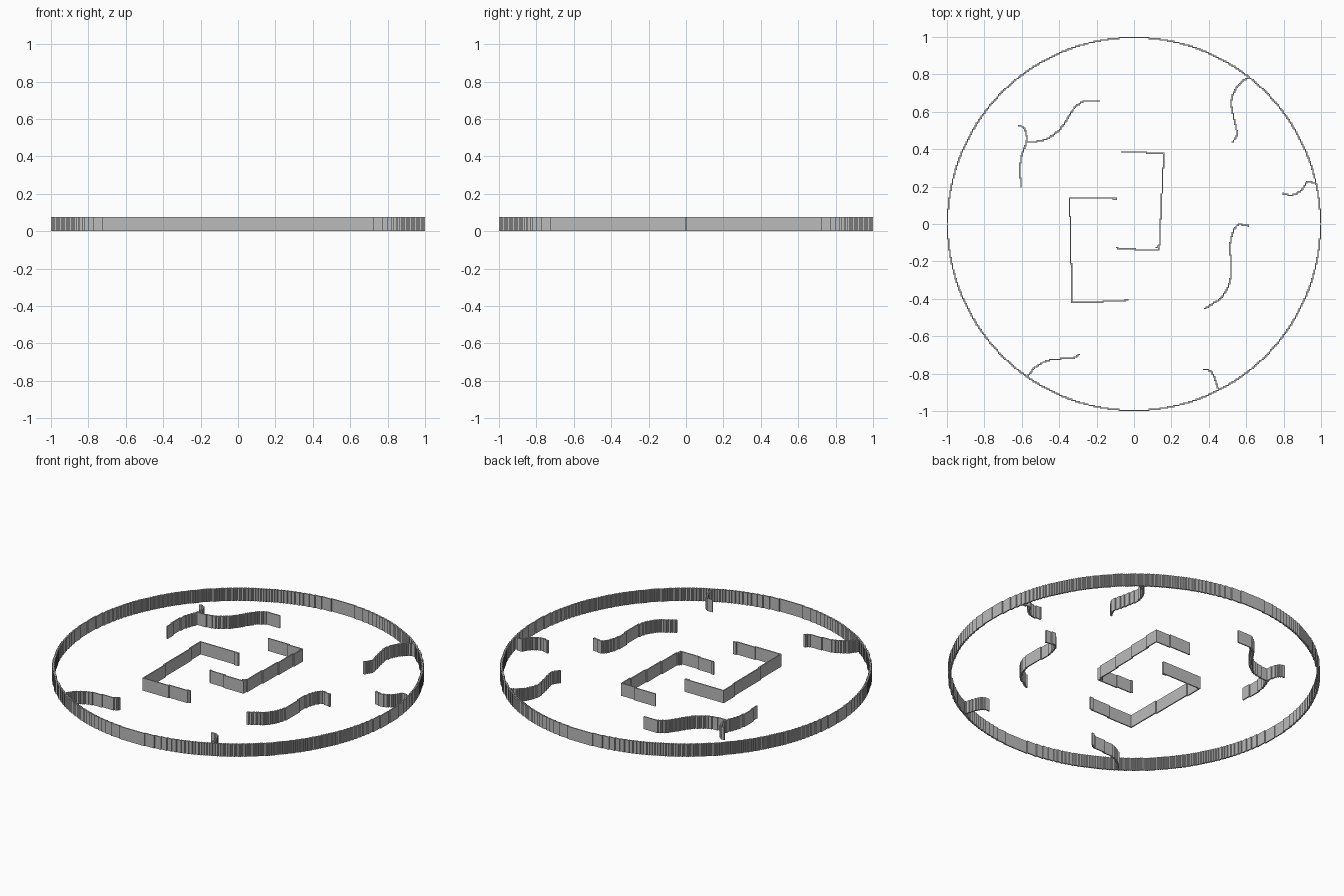
import bpy, bmesh, math
from mathutils import Vector

if "Cube" in bpy.data.objects:
    bpy.data.objects.remove(bpy.data.objects["Cube"])

P = 2 / 301          # size of one square step in the plan
H = 0.075            # wall height

grey = bpy.data.materials.new("grey")
grey.diffuse_color = (0.5, 0.5, 0.5, 1)
grey.use_nodes = True
grey.node_tree.nodes["Principled BSDF"].inputs["Base Color"].default_value = grey.diffuse_color


def smooth(pts, n=12):
    """Round a path through its points (Catmull-Rom)."""
    v = [Vector(p) for p in pts]
    v = [2 * v[0] - v[1]] + v + [2 * v[-1] - v[-2]]
    out = []
    for a, b, c, d in zip(v, v[1:], v[2:], v[3:]):
        for i in range(n):
            t = i / n
            out.append(0.5 * (2 * b + (c - a) * t + (2 * a - 5 * b + 4 * c - d) * t * t
                              + (3 * b - a - 3 * c + d) * t ** 3))
    return out + [v[-2]]


def cells_on(path):
    """Grid squares that a path runs through."""
    cells = set()
    for a, b in zip(path, path[1:]):
        a, b = Vector(a), Vector(b)
        n = max(2, int((b - a).length / P * 12))
        for i in range(n + 1):
            q = a.lerp(b, i / n)
            cells.add((round(q.x / P), round(q.y / P)))
    return cells


def wall(name, cells):
    """Raise the grid squares into one stepped wall."""
    bm = bmesh.new()

    def quad(*co):
        bm.faces.new([bm.verts.new(c) for c in co])

    for i, j in sorted(cells):
        x0, x1, y0, y1 = (i - .5) * P, (i + .5) * P, (j - .5) * P, (j + .5) * P
        ring = [(x0, y0), (x1, y0), (x1, y1), (x0, y1)]
        quad(*[(x, y, H) for x, y in ring])
        quad(*[(x, y, 0) for x, y in reversed(ring)])
        for k, (di, dj) in enumerate([(0, -1), (1, 0), (0, 1), (-1, 0)]):
            if (i + di, j + dj) not in cells:
                a, b = ring[k], ring[(k + 1) % 4]
                quad((*a, 0), (*b, 0), (*b, H), (*a, H))
    bmesh.ops.remove_doubles(bm, verts=bm.verts, dist=P * 0.1)
    me = bpy.data.meshes.new(name)
    bm.to_mesh(me)
    bm.free()
    me.materials.append(grey)
    bpy.context.collection.objects.link(bpy.data.objects.new(name, me))


# Outer ring, split into two halves by a slit at each side
R = 1 - P / 2
circle = [(R * math.cos(math.tau * i / 720), R * math.sin(math.tau * i / 720)) for i in range(721)]
ring_cells = {c for c in cells_on(circle) if c[1] != 0}
wall("outer_ring", ring_cells)

# Wavy walls inside the ring
waves = {
    "forked_wall": [
        [(-.615, .525), (-.59, .515), (-.575, .475), (-.578, .43), (-.6, .37), (-.61, .3), (-.605, .2)],
        [(-.575, .437), (-.5, .445), (-.44, .47), (-.385, .52), (-.33, .605), (-.29, .645),
         (-.25, .66), (-.187, .66)]],
    "back_right_wall": [
        [(.62, .78), (.583, .765), (.54, .717), (.52, .647), (.535, .56), (.55, .48), (.527, .437)]],
    "right_wall": [
        [(.975, .215), (.93, .225), (.91, .2), (.888, .175), (.845, .155), (.797, .163)]],
    "long_right_wall": [
        [(.61, -.01), (.555, -.005), (.525, -.053), (.513, -.13), (.52, -.24), (.508, -.32),
         (.47, -.39), (.43, -.42), (.38, -.453)]],
    "front_left_wall": [
        [(-.567, -.81), (-.52, -.76), (-.46, -.73), (-.385, -.72), (-.32, -.715), (-.29, -.695)]],
    "front_right_wall": [
        [(.37, -.775), (.41, -.787), (.433, -.83), (.45, -.885)]],
}
for name, paths in waves.items():
    wall(name, set().union(*[cells_on(smooth(p)) for p in paths]) - ring_cells)

# Two interlocking square brackets, each with short thickened spots
brackets = {
    "right_bracket": [
        [(-.064, .385), (.16, .38), (.135, -.137), (.02, -.137), (-.096, -.129)],
        [(.122, -.125), (.135, -.115)]],
    "left_bracket": [
        [(-.092, .142), (-.345, .142), (-.33, -.417), (-.2, -.417), (-.035, -.408)],
        [(-.112, .135), (-.092, .13)]],
}
for name, paths in brackets.items():
    wall(name, set().union(*[cells_on(p) for p in paths]))
